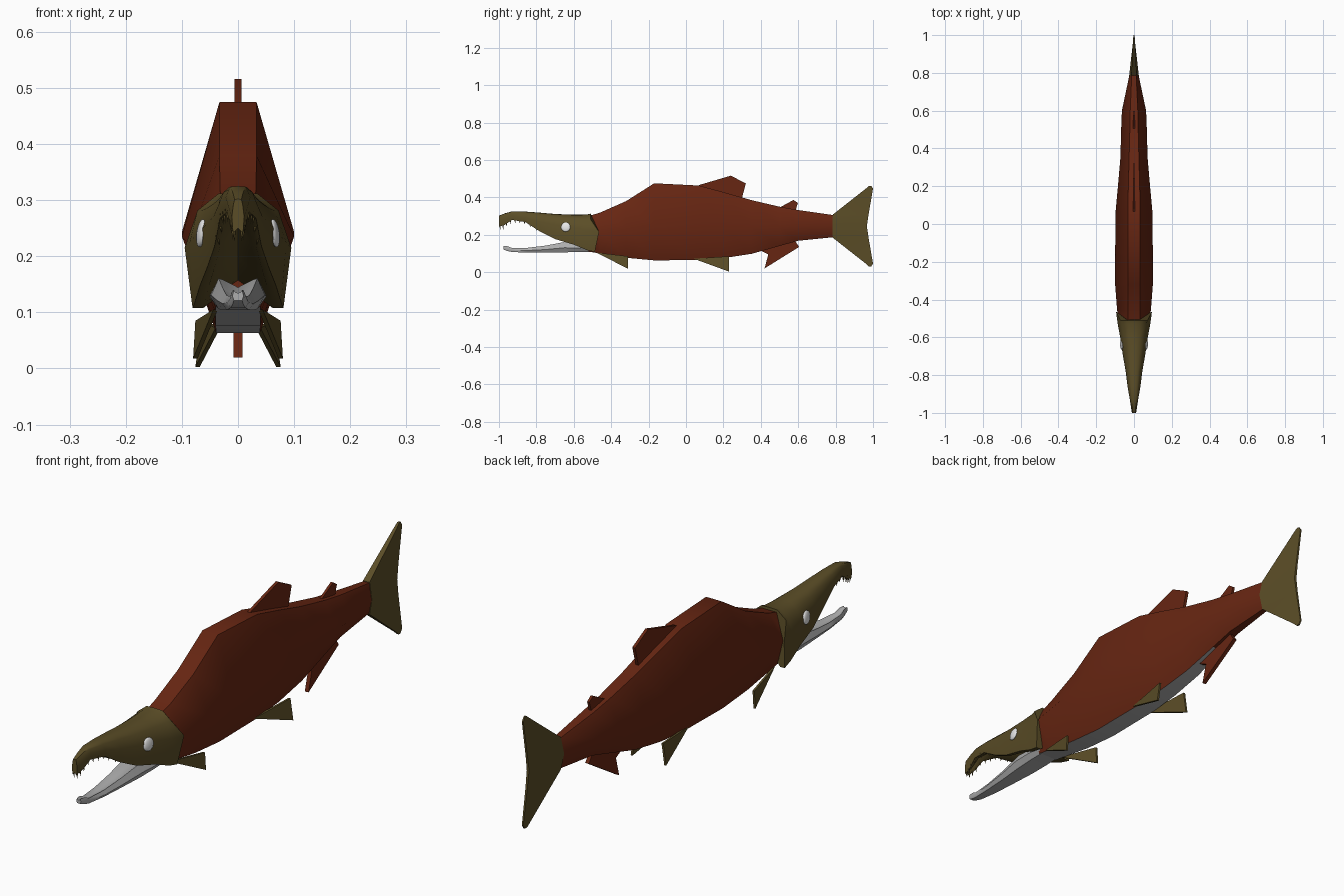
import bpy, bmesh, math
from mathutils import Vector

if "Cube" in bpy.data.objects:
    bpy.data.objects.remove(bpy.data.objects["Cube"])


def material(name, rgb):
    m = bpy.data.materials.new(name)
    m.use_nodes = True
    m.diffuse_color = (*rgb, 1)
    bsdf = m.node_tree.nodes["Principled BSDF"]
    bsdf.inputs["Base Color"].default_value = (*rgb, 1)
    bsdf.inputs["Roughness"].default_value = 0.8
    return m


RED = material("brick red", (0.135, 0.019, 0.006))
OLIVE = material("olive", (0.105, 0.075, 0.02))
GREY = material("pale grey", (0.42, 0.42, 0.42))
WHITE = material("eye white", (0.8, 0.8, 0.8))


def finish(name, bm, mats, angle=50):
    bmesh.ops.recalc_face_normals(bm, faces=bm.faces)
    me = bpy.data.meshes.new(name)
    bm.to_mesh(me)
    bm.free()
    ob = bpy.data.objects.new(name, me)
    bpy.context.collection.objects.link(ob)
    for m in mats:
        me.materials.append(m)
    bpy.ops.object.select_all(action='DESELECT')
    ob.select_set(True)
    bpy.context.view_layer.objects.active = ob
    bpy.ops.object.shade_smooth_by_angle(angle=math.radians(angle))
    return ob


def loft(rings):
    """Skin closed rings of equal length and cap both ends."""
    bm = bmesh.new()
    rows = [[bm.verts.new(p) for p in r] for r in rings]
    n = len(rows[0])
    for a, b in zip(rows, rows[1:]):
        for i in range(n):
            j = (i + 1) % n
            bm.faces.new((a[i], a[j], b[j], b[i]))
    bm.faces.new(rows[0])
    bm.faces.new(rows[-1])
    return bm


def mirrored(half):
    """Complete a half ring whose first and last points lie on x = 0."""
    return half + [(-x, y, z) for x, y, z in half[-2:0:-1]]


# Body: y, top, top half width, side half width, side height, belly half width, bottom
body = [
    (-0.52, 0.300, 0.030, 0.078, 0.215, 0.040, 0.110),
    (-0.46, 0.318, 0.032, 0.089, 0.222, 0.040, 0.100),
    (-0.32, 0.380, 0.033, 0.100, 0.235, 0.040, 0.077),
    (-0.17, 0.475, 0.033, 0.100, 0.243, 0.039, 0.063),
    (0.07, 0.463, 0.033, 0.097, 0.243, 0.038, 0.065),
    (0.20, 0.428, 0.030, 0.085, 0.243, 0.035, 0.075),
    (0.35, 0.385, 0.026, 0.072, 0.243, 0.029, 0.098),
    (0.50, 0.350, 0.022, 0.068, 0.245, 0.022, 0.140),
    (0.60, 0.332, 0.020, 0.064, 0.246, 0.018, 0.168),
    (0.79, 0.305, 0.012, 0.024, 0.246, 0.010, 0.187),
]
bm = loft([mirrored([(0, y, t), (tw, y, t), (w, y, m), (bw, y, b), (0, y, b)])
           for y, t, tw, w, m, bw, b in body])
bm.normal_update()
bmesh.ops.recalc_face_normals(bm, faces=bm.faces)
for f in bm.faces:  # pale belly
    if f.normal.z < -0.8 and f.calc_center_median().y < 0.45:
        f.material_index = 1
finish("body", bm, [RED, GREY])

# Head and upper jaw: y, top, crown half width, side half width, side height,
# lip half width, lip height, palate height
head = [
    (-1.00, 0.302, 0.006, 0.011, 0.270, 0.009, 0.243, 0.250),
    (-0.97, 0.314, 0.009, 0.016, 0.285, 0.013, 0.252, 0.262),
    (-0.93, 0.325, 0.013, 0.022, 0.305, 0.020, 0.279, 0.287),
    (-0.86, 0.324, 0.016, 0.034, 0.293, 0.032, 0.268, 0.282),
    (-0.78, 0.318, 0.020, 0.044, 0.270, 0.042, 0.217, 0.255),
    (-0.70, 0.311, 0.024, 0.058, 0.255, 0.056, 0.177, 0.230),
    (-0.60, 0.307, 0.028, 0.073, 0.240, 0.068, 0.147, 0.200),
    (-0.53, 0.308, 0.032, 0.086, 0.225, 0.077, 0.118, 0.160),
    (-0.51, 0.313, 0.034, 0.095, 0.215, 0.081, 0.108, 0.155),
]
rings = []
for k, (y, t, tw, w, m, lw, lo, pal) in enumerate(head):
    gill = 0.045 if k == len(head) - 1 else 0  # gill cover sweeps back
    rings.append(mirrored([
        (0, y, t), (tw, y, t - 0.001), (0.76 * w, y, t - 0.32 * (t - m)),
        (w, y + gill, m), (lw, y + gill * 0.5, lo),
        (lw * 0.76, y + gill * 0.5, lo), (0, y, pal)]))
finish("head", loft(rings), [OLIVE])

# Lower jaw: y, rim, bottom, half width
jaw = [(-0.975, 0.140, 0.121, 0.010), (-0.955, 0.139, 0.113, 0.014),
       (-0.93, 0.129, 0.108, 0.019), (-0.85, 0.130, 0.104, 0.028),
       (-0.75, 0.142, 0.104, 0.037), (-0.65, 0.161, 0.106, 0.048),
       (-0.57, 0.155, 0.108, 0.051), (-0.51, 0.145, 0.109, 0.049)]
finish("lower_jaw", loft([mirrored([
    (0, y, t - 0.3 * (t - b)), (0.5 * w, y, t - 0.004), (0.72 * w, y, t),
    (w, y, b + 0.45 * (t - b)), (0.72 * w, y, b), (0, y, b)])
    for y, t, b, w in jaw]), [GREY])

# Teeth along the hooked upper lip
bm = bmesh.new()
for y, x, z, length in [(-0.995, 0.007, 0.247, 0.022), (-0.98, 0.010, 0.252, 0.024),
                        (-0.962, 0.013, 0.262, 0.022), (-0.94, 0.016, 0.278, 0.020),
                        (-0.915, 0.020, 0.280, 0.020), (-0.89, 0.025, 0.276, 0.018),
                        (-0.865, 0.029, 0.272, 0.016), (-0.835, 0.032, 0.255, 0.015),
                        (-0.80, 0.037, 0.233, 0.013)]:
    for s in (1, -1):
        base = [bm.verts.new((s * x + 0.004 * math.cos(a), y + 0.005 * math.sin(a), z + 0.004))
                for a in (0.5, 2.1, 3.7, 5.3)]
        tip = bm.verts.new((s * x * 0.9, y + 0.003, z - length))
        bm.faces.new(base)
        for i in range(4):
            bm.faces.new((base[i], base[(i + 1) % 4], tip))
finish("teeth", bm, [OLIVE], 20)

# Eyes
for s, side in ((1, "left"), (-1, "right")):
    bm = bmesh.new()
    bmesh.ops.create_uvsphere(bm, u_segments=16, v_segments=10, radius=1)
    for v in bm.verts:
        v.co = Vector((s * 0.0655 + v.co.x * 0.008, -0.643 + v.co.y * 0.025,
                       0.241 + v.co.z * 0.025))
        v.co.x -= s * (v.co.z - 0.241) * 0.12
        v.co.x += s * (v.co.y + 0.643) * 0.14
    finish(side + "_eye", bm, [WHITE])

# Tail fin, lofted upward: z, front y, back y, front and back half thickness
tail = [(0.030, 0.978, 0.990, 0.004, 0.003), (0.045, 0.962, 1.000, 0.006, 0.003),
        (0.184, 0.785, 0.976, 0.014, 0.004), (0.246, 0.782, 0.967, 0.026, 0.005),
        (0.308, 0.785, 0.976, 0.014, 0.004), (0.447, 0.962, 1.000, 0.006, 0.003),
        (0.462, 0.980, 0.990, 0.004, 0.003)]
finish("tail_fin", loft([[(a, f, z), (b, k, z), (-b, k, z), (-a, f, z)]
                         for z, f, k, a, b in tail]), [OLIVE], 40)


# Centre fins: side outline (y, z) with a thickness
def centre_fin(name, outline, t):
    finish(name, loft([[(x, y, z) for y, z in outline] for x in (-t, t)]), [RED], 30)


centre_fin("dorsal_fin", [(0.05, 0.45), (0.07, 0.466), (0.24, 0.516), (0.32, 0.474),
                          (0.30, 0.40), (0.29, 0.38)], 0.006)
centre_fin("adipose_fin", [(0.49, 0.34), (0.575, 0.386), (0.598, 0.37),
                           (0.583, 0.32)], 0.005)
centre_fin("anal_fin", [(0.39, 0.12), (0.44, 0.095), (0.42, 0.02), (0.605, 0.135),
                        (0.575, 0.18)], 0.008)


# Paired fins: a thin wedge opening toward the back
def paired_fin(name, corners, t=0.004):
    for s, side in ((1, "left"), (-1, "right")):
        finish(side + name, loft([[(s * (x + d), y, z) for x, y, z in corners]
                                  for d in (-t, t)]), [OLIVE], 30)


paired_fin("_pectoral_fin", [(0.040, -0.48, 0.105), (0.072, -0.31, 0.085),
                             (0.076, -0.31, 0.018)])
paired_fin("_pelvic_fin", [(0.036, 0.04, 0.072), (0.060, 0.23, 0.085),
                           (0.072, 0.23, 0.003)])
